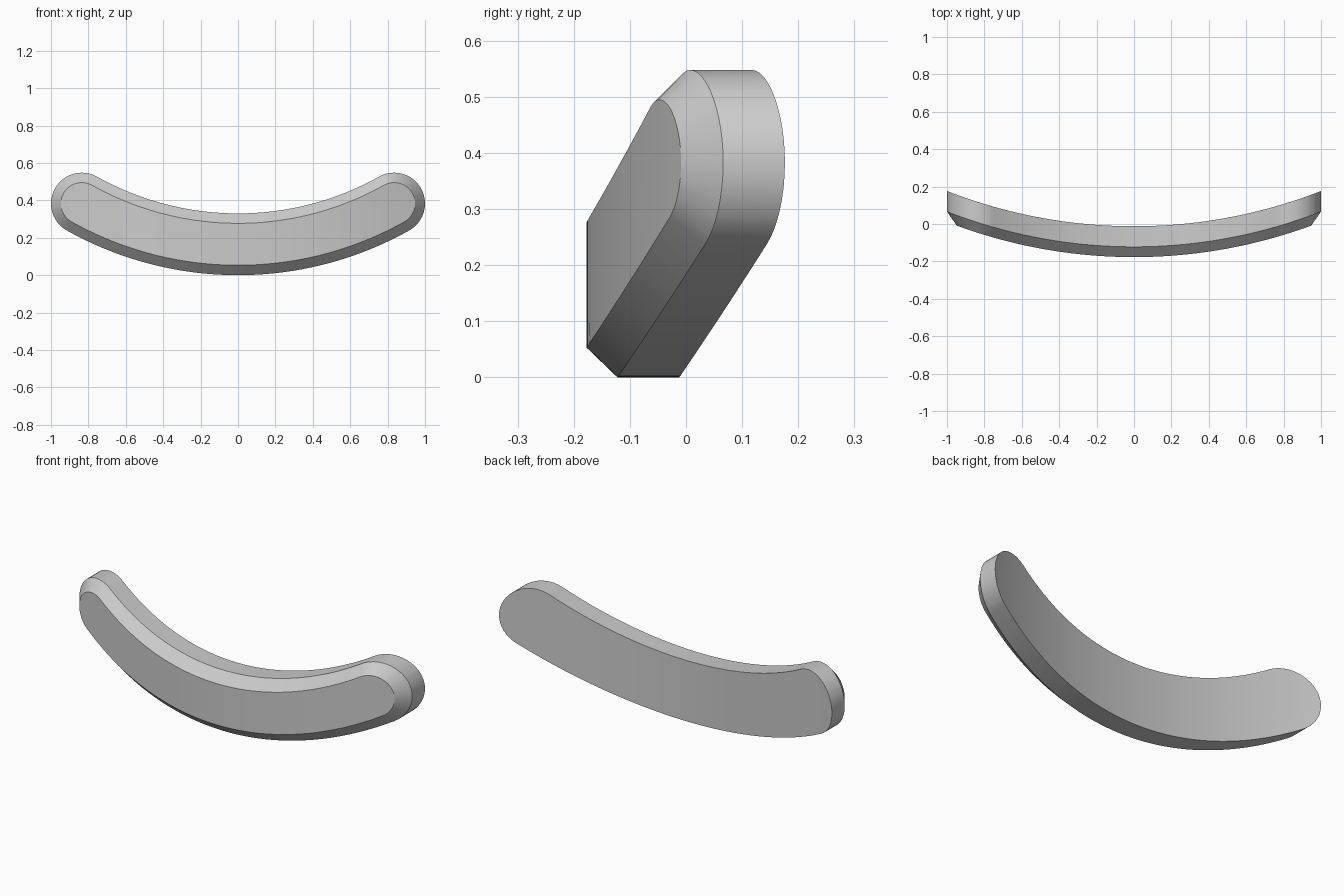
import bpy
import bmesh
from math import sin, cos, pi, asin, sqrt, radians
from mathutils import Vector

old = bpy.data.objects.get("Cube")
if old:
    bpy.data.objects.remove(old, do_unlink=True)

HALF = 0.165            # half height of the bar
INSET = 0.053           # width of the front chamfer
RISE, END_X = 0.218, 0.835
ARC_R = (END_X ** 2 + RISE ** 2) / (2 * RISE)
SWEEP = asin(END_X / ARC_R)
BEND_R = 2.75           # backward bend radius
BACK, SHOULDER, FRONT = -0.012, -0.122, -0.177


def outline(w):
    """Curved slot with round ends, half height w, as (x, z) points."""
    n, caps = 48, 24
    cz = HALF + ARC_R

    def arc(r, a):
        return r * sin(a), cz - r * cos(a)

    def cap(side):
        cx, cy = arc(ARC_R, side * SWEEP)
        start = side * SWEEP + (-pi / 2 if side > 0 else pi / 2)
        return [(cx + w * cos(start + pi * i / caps),
                 cy + w * sin(start + pi * i / caps)) for i in range(caps)]

    steps = [-SWEEP + 2 * SWEEP * i / n for i in range(n)]
    lower = [arc(ARC_R + w, a) for a in steps]
    upper = [arc(ARC_R - w, -a) for a in steps]
    return lower + cap(1) + upper + cap(-1)


# Flat bar: back outline, shoulder outline, inset front outline
bm = bmesh.new()
rings = [[bm.verts.new((x, y, z)) for x, z in outline(w)]
         for y, w in ((BACK, HALF), (SHOULDER, HALF), (FRONT, HALF - INSET))]
bm.faces.new(rings[0])
bm.faces.new(rings[-1])
for a, b in zip(rings, rings[1:]):
    for i in range(len(a)):
        j = (i + 1) % len(a)
        bm.faces.new((a[i], a[j], b[j], b[i]))

# Slice into upright strips, then bend the ends backward
for i in range(-31, 32):
    bmesh.ops.bisect_plane(bm, geom=bm.verts[:] + bm.edges[:] + bm.faces[:],
                           plane_co=Vector((i / 32, 0, 0)),
                           plane_no=Vector((1, 0, 0)), dist=1e-5)
for v in bm.verts:
    v.co.y += BEND_R - sqrt(BEND_R ** 2 - v.co.x ** 2)
bmesh.ops.recalc_face_normals(bm, faces=bm.faces[:])

mesh = bpy.data.meshes.new("curved_bar")
bm.to_mesh(mesh)
bm.free()
bar = bpy.data.objects.new("curved_bar", mesh)
bpy.context.collection.objects.link(bar)

# Single grey material
grey = bpy.data.materials.new("plain_grey")
grey.use_nodes = True
color = (0.6, 0.6, 0.6, 1)
grey.diffuse_color = color
grey.node_tree.nodes["Principled BSDF"].inputs["Base Color"].default_value = color
mesh.materials.append(grey)

# Smooth curves, crisp chamfer edges
bpy.context.view_layer.objects.active = bar
bar.select_set(True)
bpy.ops.object.shade_smooth_by_angle(angle=radians(30))
